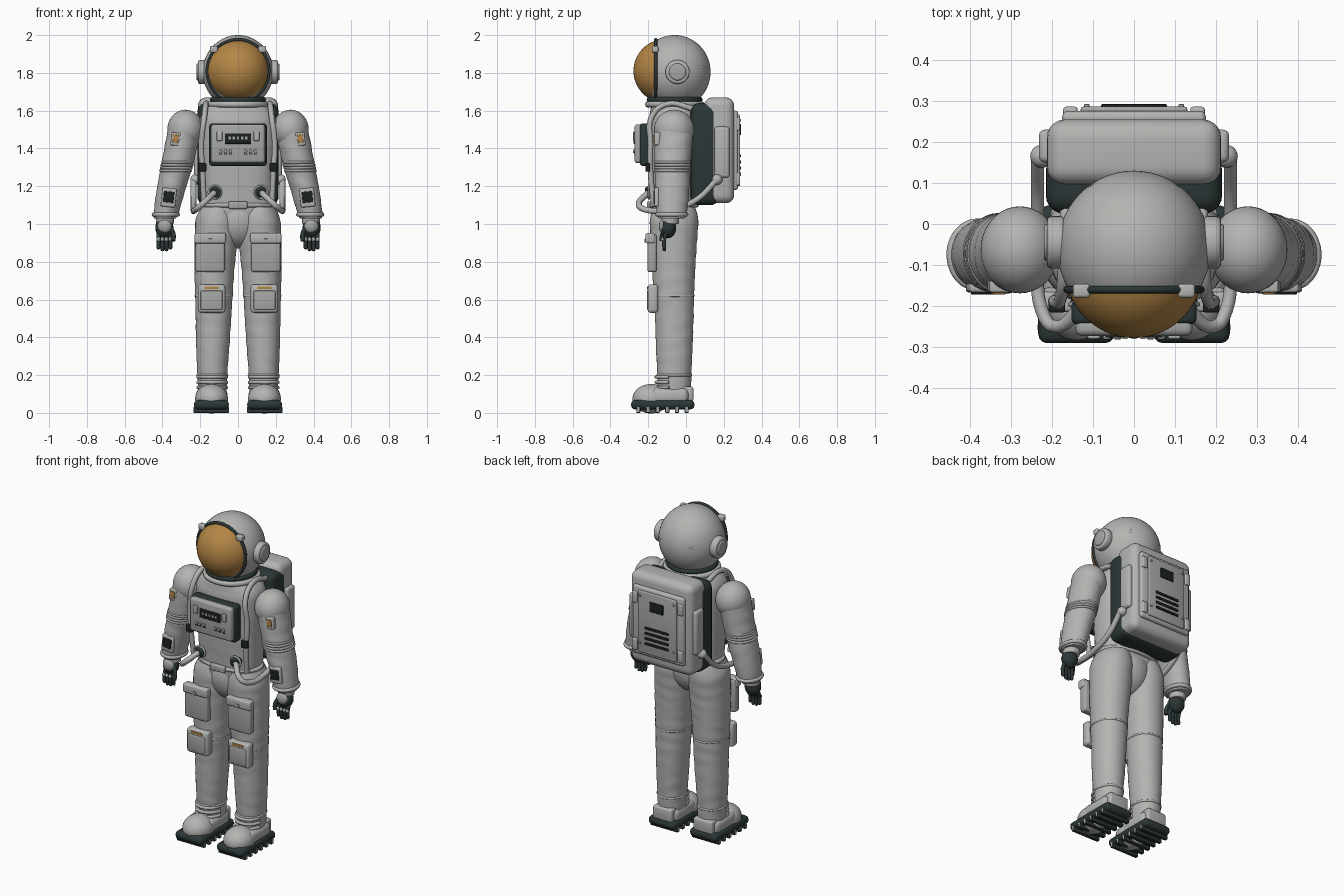
import bpy, bmesh, math
from mathutils import Vector, Matrix

cube = bpy.data.objects.get("Cube")
if cube:
    bpy.data.objects.remove(cube, do_unlink=True)


def material(name, r, g, b):
    m = bpy.data.materials.new(name)
    m.use_nodes = True
    m.diffuse_color = (r, g, b, 1)
    m.node_tree.nodes["Principled BSDF"].inputs["Base Color"].default_value = (r, g, b, 1)
    return m


SUIT = material("suit_white", .45, .46, .44)
TRIM = material("panel_grey", .38, .39, .375)
DARK = material("dark_rubber", .025, .038, .038)
BLACK = material("display_black", .012, .015, .016)
GOLD = material("visor_gold", .45, .235, .06)


def add(name, bm, mat, angle=35):
    """Turn a bmesh into a smooth-shaded object with sharp edges kept."""
    bmesh.ops.recalc_face_normals(bm, faces=bm.faces)
    me = bpy.data.meshes.new(name)
    bm.to_mesh(me)
    bm.free()
    me.materials.append(mat)
    me.shade_smooth()
    me.set_sharp_from_angle(angle=math.radians(angle))
    ob = bpy.data.objects.new(name, me)
    bpy.context.collection.objects.link(ob)
    return ob


def box(name, loc, size, mat, bevel=.008, tilt=0, segs=3):
    bm = bmesh.new()
    bmesh.ops.create_cube(bm, size=1, matrix=Matrix.Diagonal((*size, 1)))
    if bevel:
        bmesh.ops.bevel(bm, geom=bm.edges[:], offset=min(bevel, min(size) * .48),
                        segments=segs, profile=.5, affect='EDGES')
    bm.transform(Matrix.Translation(loc) @ Matrix.Rotation(tilt, 4, 'Y'))
    return add(name, bm, mat)


def ball(name, loc, radii, mat, u=40, v=24):
    bm = bmesh.new()
    bmesh.ops.create_uvsphere(bm, u_segments=u, v_segments=v, radius=1)
    bm.transform(Matrix.Translation(loc) @ Matrix.Diagonal((*radii, 1)))
    return add(name, bm, mat)


def disc(name, loc, axis, r, depth, mat, bevel=.006):
    bm = bmesh.new()
    bmesh.ops.create_cone(bm, cap_ends=True, segments=32, radius1=r, radius2=r, depth=depth)
    rims = [e for e in bm.edges if any(len(f.verts) > 4 for f in e.link_faces)]
    bmesh.ops.bevel(bm, geom=rims, offset=bevel, segments=3, profile=.5, affect='EDGES')
    turn = Vector((0, 0, 1)).rotation_difference(Vector(axis)).to_matrix().to_4x4()
    bm.transform(Matrix.Translation(loc) @ turn)
    return add(name, bm, mat)


def tube(name, points, r, mat, cyclic=False):
    cu = bpy.data.curves.new(name, 'CURVE')
    cu.dimensions = '3D'
    cu.bevel_depth, cu.bevel_resolution, cu.resolution_u = r, 3, 6
    cu.use_fill_caps = True
    sp = cu.splines.new('BEZIER')
    sp.bezier_points.add(len(points) - 1)
    for p, co in zip(sp.bezier_points, points):
        p.co = co
        p.handle_left_type = p.handle_right_type = 'AUTO'
    sp.use_cyclic_u = cyclic
    cu.materials.append(mat)
    ob = bpy.data.objects.new(name, cu)
    bpy.context.collection.objects.link(ob)
    return ob


def ring(name, loc, rx, ry, r, mat, upright=False):
    """Elliptical band, flat or standing up facing the front."""
    pts = []
    for i in range(16):
        a = math.tau * i / 16
        d = (0, ry * math.sin(a))
        off = Vector((rx * math.cos(a), d[0], d[1]) if upright else (rx * math.cos(a), d[1], d[0]))
        pts.append(Vector(loc) + off)
    return tube(name, pts, r, mat, True)


def loft(name, stations, mat, power=2.0, wrinkle=0, steps=8, n=40):
    """Stack of rounded sections (x, y, z, rx, ry), smoothly interpolated."""
    st = [Vector(s) for s in stations]
    rows = []
    for i in range(len(st) - 1):
        a, b, c, d = st[max(i - 1, 0)], st[i], st[i + 1], st[min(i + 2, len(st) - 1)]
        for k in range(steps + (i == len(st) - 2)):
            t = k / steps
            rows.append(.5 * (2 * b + (c - a) * t + (2 * a - 5 * b + 4 * c - d) * t * t
                              + (3 * b - a - 3 * c + d) * t ** 3))
    bm = bmesh.new()
    loops = []
    for x, y, z, rx, ry in rows:
        loop = []
        for j in range(n):
            a = math.tau * j / n
            c, s = math.cos(a), math.sin(a)
            k = (abs(c) ** power + abs(s) ** power) ** (-1 / power)
            k += wrinkle * math.sin(z * 75 + 2 * math.sin(a + z * 6)) * math.cos(a - z * 9)
            loop.append(bm.verts.new((x + rx * k * c, y + ry * k * s, z)))
        loops.append(loop)
    for p, q in zip(loops, loops[1:]):
        for j in range(n):
            bm.faces.new((p[j], p[(j + 1) % n], q[(j + 1) % n], q[j]))
    bm.faces.new(loops[0])
    bm.faces.new(loops[-1])
    return add(name, bm, mat, 50)


# Helmet, visor and neck
ball("helmet", (0, -.06, 1.805), (.187, .19, .195), SUIT, 56, 36)
ball("visor", (0, -.108, 1.81), (.169, .17, .169), GOLD, 56, 36)
ring("visor_rim", (0, -.16, 1.81), .163, .166, .009, DARK, True)
ring("neck_seal", (0, -.06, 1.658), .132, .132, .016, DARK)
ring("neck_ring", (0, -.06, 1.633), .148, .14, .017, SUIT)

# Torso, pelvis and belt
loft("torso", [(0, -.065, 1.04, .185, .11), (0, -.065, 1.12, .187, .118), (0, -.065, 1.3, .195, .13),
               (0, -.065, 1.5, .205, .135), (0, -.065, 1.58, .195, .128), (0, -.06, 1.64, .14, .12)],
     SUIT, 2.7, .006)
ball("pelvis", (0, -.064, 1.02), (.14, .122, .15), SUIT)
ring("belt", (0, -.065, 1.1), .19, .12, .013, SUIT)
box("belt_buckle", (0, -.195, 1.1), (.1, .025, .04), TRIM)

# Chest control unit
box("chest_unit_base", (0, -.215, 1.42), (.305, .06, .225), DARK, .015)
box("chest_unit", (0, -.25, 1.425), (.285, .045, .205), TRIM, .015)
box("chest_display", (0, -.273, 1.452), (.14, .008, .055), BLACK, .002)
for i in range(5):
    box(f"display_mark_{i}", (-.044 + i * .022, -.278, 1.455), (.012, .004, .014), TRIM, 0)
for s in (1, -1):
    box("chest_switch", (s * .098, -.274, 1.465), (.03, .012, .05), SUIT, .004)
    for i in range(3):
        disc("chest_knob", (s * (.04 + i * .026), -.274, 1.385), (0, -1, 0), .009, .014, TRIM, .002)
        box("knob_slot", (s * (.04 + i * .026), -.273, 1.37), (.018, .004, .006), BLACK, 0)

# Backpack
box("backpack_shell", (0, .1, 1.37), (.43, .15, .54), DARK, .045, segs=5)
box("backpack_cover", (0, .175, 1.39), (.425, .16, .56), SUIT, .045, segs=5)
box("backpack_panel", (0, .258, 1.39), (.35, .035, .42), SUIT, .014)
box("backpack_door", (0, .276, 1.39), (.26, .02, .38), TRIM, .006)
box("backpack_window", (0, .288, 1.5), (.09, .008, .06), BLACK, .002)
for i in range(4):
    box(f"vent_slat_{i}", (0, .288, 1.265 + i * .032), (.16, .008, .015), BLACK, .002)

for s, side in ((1, "left"), (-1, "right")):
    def nm(part):
        return f"{side}_{part}"

    # Helmet earpiece, visor clip and rear bolt
    disc(nm("earpiece"), (s * .19, -.045, 1.805), (s, 0, 0), .064, .045, SUIT, .012)
    disc(nm("earpiece_cap"), (s * .209, -.045, 1.805), (s, 0, 0), .045, .022, TRIM, .008)
    box(nm("visor_clip"), (s * .128, -.163, 1.925), (.042, .034, .034), SUIT, .008)
    disc(nm("helmet_bolt"), (s * .1, .092, 1.83), (s * .5, .8, .1), .012, .012, TRIM, .003)

    # Backpack side pod, door hinges and screws
    box(nm("backpack_pod"), (s * .212, .19, 1.38), (.04, .08, .27), SUIT, .015)
    for z in (1.24, 1.53):
        box(nm("door_hinge"), (s * .155, .272, z), (.035, .028, .07), SUIT, .007)
        disc(nm("door_screw"), (s * .115, .288, z + .02), (0, 1, 0), .007, .008, TRIM, .002)

    # Harness strap and buckle
    tube(nm("strap"), [(s * .165, .04, 1.61), (s * .17, -.1, 1.635), (s * .178, -.18, 1.57),
                       (s * .195, -.188, 1.42), (s * .188, -.188, 1.28), (s * .18, -.172, 1.11)], .015, SUIT)
    box(nm("strap_buckle"), (s * .188, -.203, 1.3), (.04, .025, .045), BLACK, .005)

    # Life-support hose and its ports
    tube(nm("hose"), [(s * .235, .165, 1.235), (s * .235, .05, 1.125), (s * .235, -.09, 1.075),
                      (s * .225, -.21, 1.075), (s * .195, -.25, 1.1), (s * .12, -.195, 1.17)], .016, SUIT)
    ball(nm("hose_fitting"), (s * .225, .165, 1.235), (.028, .028, .028), SUIT, 20, 12)
    disc(nm("hose_port"), (s * .122, -.192, 1.168), (s * .4, -1, -.3), .032, .03, DARK)
    ring(nm("port_collar"), (s * .122, -.196, 1.168), .032, .032, .007, TRIM, True)

    # Arm with elbow folds and cuff
    ball(nm("shoulder"), (s * .278, -.063, 1.5), (.096, .106, .105), SUIT)
    loft(nm("arm"), [(s * .386, -.076, 1.03, .058, .068), (s * .38, -.075, 1.06, .066, .08),
                     (s * .355, -.073, 1.18, .076, .09), (s * .325, -.072, 1.3, .083, .094),
                     (s * .3, -.068, 1.42, .087, .1), (s * .282, -.064, 1.52, .085, .1)],
         SUIT, 2, .014)
    for i in range(4):
        ring(nm("elbow_fold"), (s * (.33 - i * .0035), -.072, 1.282 + i * .015), .08, .091, .0075, TRIM)
    ring(nm("cuff"), (s * .382, -.075, 1.05), .063, .076, .012, SUIT)

    # Arm patches
    box(nm("forearm_frame"), (s * .367, -.155, 1.14), (.078, .024, .1), SUIT, .008, -.1 * s)
    box(nm("forearm_screen"), (s * .367, -.168, 1.143), (.056, .007, .058), BLACK, .002, -.1 * s)
    box(nm("shoulder_frame"), (s * .33, -.152, 1.45), (.05, .03, .07), SUIT, .006, -.1 * s)
    box(nm("shoulder_badge"), (s * .33, -.168, 1.452), (.03, .007, .042), GOLD, .002, -.1 * s)

    # Glove
    disc(nm("wrist"), (s * .387, -.083, 1.025), (0, 0, 1), .047, .05, SUIT)
    ball(nm("palm"), (s * .39, -.095, .98), (.048, .043, .055), DARK, 28, 18)
    ball(nm("hand_plate"), (s * .388, -.122, .988), (.037, .022, .036), TRIM, 24, 14)
    for i in range(4):
        x = s * (.358 + i * .021)
        drop = .01 * (i in (1, 2))
        tube(nm("finger"), [(x, -.1, .96), (x, -.116, .915), (x, -.115, .878 - drop)], .0105, DARK)
        ball(nm("knuckle"), (x, -.122, .918), (.01, .01, .012), TRIM, 12, 8)
        ball(nm("fingertip"), (x, -.115, .876 - drop), (.0105, .0105, .0105), DARK, 12, 8)
    tube(nm("thumb"), [(s * .36, -.105, .985), (s * .342, -.125, .945), (s * .343, -.13, .91)], .012, DARK)

    # Leg with knee seam
    loft(nm("leg"), [(s * .135, -.06, .07, .074, .085), (s * .136, -.062, .2, .079, .09),
                     (s * .134, -.062, .35, .088, .097), (s * .13, -.062, .5, .094, .102),
                     (s * .128, -.065, .62, .099, .108), (s * .125, -.065, .75, .105, .113),
                     (s * .117, -.065, .9, .112, .122), (s * .112, -.063, 1.02, .112, .128),
                     (s * .106, -.063, 1.09, .09, .112)], SUIT, 2.1, .012)
    ring(nm("knee_seam"), (s * .128, -.065, .62), .097, .106, .006, SUIT)

    # Thigh pocket and knee pad
    box(nm("thigh_pocket"), (s * .147, -.18, .845), (.155, .05, .2), TRIM, .014)
    box(nm("pocket_flap"), (s * .147, -.19, .925), (.165, .05, .055), SUIT, .01)
    box(nm("pocket_snap"), (s * .147, -.216, .912), (.02, .008, .02), TRIM, .002)
    box(nm("knee_pad"), (s * .14, -.175, .605), (.145, .055, .15), SUIT, .016)
    box(nm("knee_pad_plate"), (s * .14, -.2, .597), (.115, .014, .1), TRIM, .005)
    box(nm("knee_stripe"), (s * .14, -.203, .662), (.075, .008, .014), GOLD, .002)

    # Boot with ribbed sole, heel block and straps
    box(nm("sole"), (s * .141, -.123, .043), (.185, .335, .05), DARK, .022)
    for i in range(6):
        box(nm("tread"), (s * .141, -.252 + i * .051, .014), (.187, .022, .028), DARK, .004)
        for e in (-1, 1):
            box(nm("tread_edge"), (s * .141 + e * .091, -.252 + i * .051, .018), (.006, .014, .024), TRIM, 0)
    ball(nm("boot_toe"), (s * .14, -.185, .075), (.087, .098, .078), SUIT)
    box(nm("boot_body"), (s * .139, -.085, .09), (.165, .2, .085), SUIT, .03)
    box(nm("boot_heel"), (s * .138, .01, .1), (.13, .058, .08), SUIT, .012)
    for z in (.135, .162, .19):
        tube(nm("boot_strap"), [(s * .136 + dx, y, z) for dx, y in
                                ((-.076, -.09), (-.05, -.138), (0, -.158), (.05, -.138), (.076, -.09))], .009, SUIT)
    ring(nm("boot_top"), (s * .136, -.062, .2), .078, .088, .007, SUIT)
